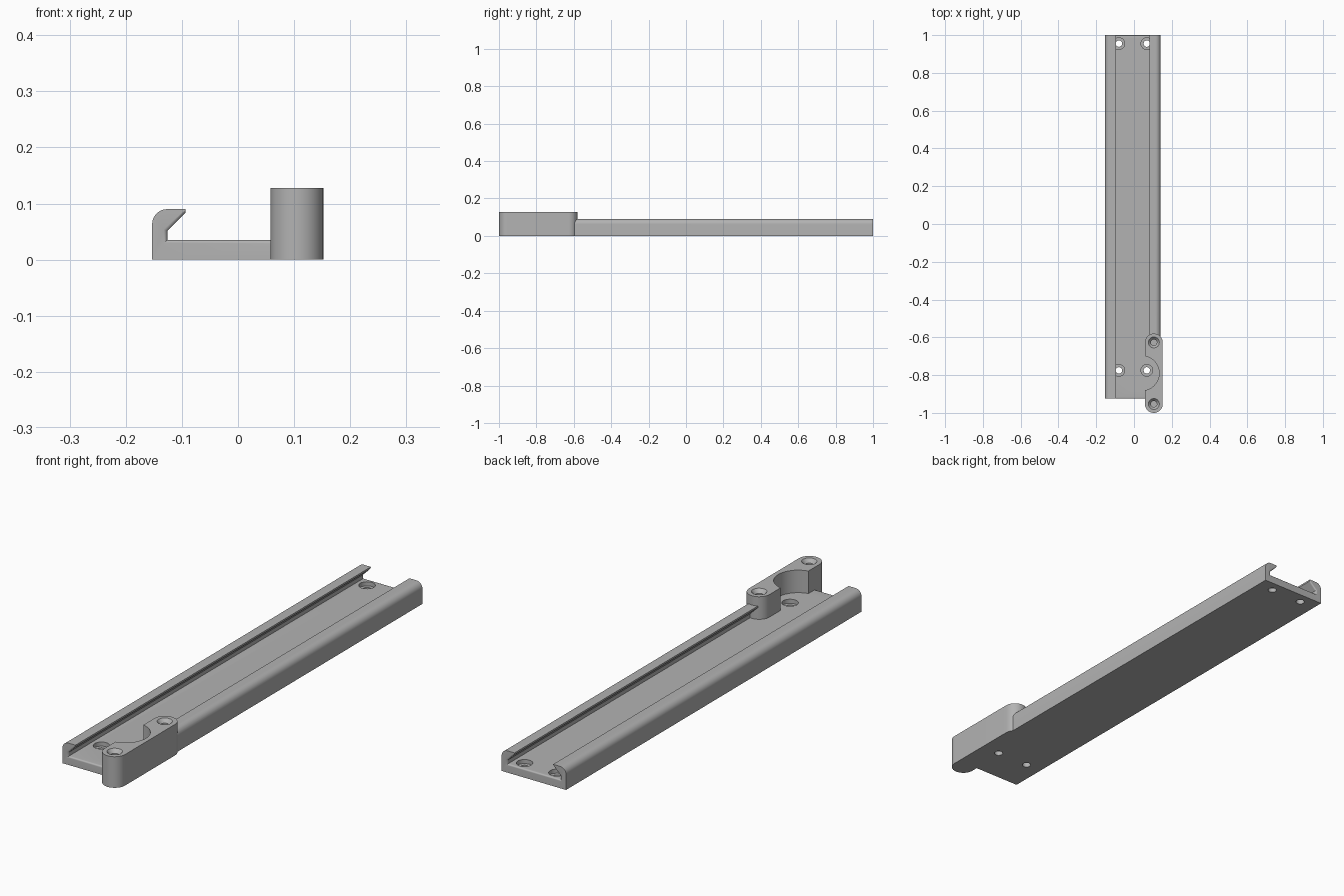
import bpy, bmesh, math

if "Cube" in bpy.data.objects:
    bpy.data.objects.remove(bpy.data.objects["Cube"])

grey = bpy.data.materials.new("light grey")
grey.diffuse_color = (0.45, 0.45, 0.45, 1)
grey.use_nodes = True
grey.node_tree.nodes["Principled BSDF"].inputs["Base Color"].default_value = grey.diffuse_color

FLOOR, XC = 0.035, -0.006        # channel floor height, channel centre line
Y0, Y1, FIL = -0.925, 1.0, 0.0065  # channel ends, entry fillet


def loft(name, rings):
    """Closed solid through a list of equal-length point rings."""
    bm = bmesh.new()
    vs = [[bm.verts.new(p) for p in ring] for ring in rings]
    n = len(vs[0])
    for a, b in zip(vs, vs[1:]):
        for i in range(n):
            j = (i + 1) % n
            bm.faces.new((a[i], a[j], b[j], b[i]))
    bm.faces.new(vs[0][::-1])
    bm.faces.new(vs[-1])
    bmesh.ops.recalc_face_normals(bm, faces=bm.faces)
    me = bpy.data.meshes.new(name)
    bm.to_mesh(me)
    bm.free()
    me.materials.append(grey)
    ob = bpy.data.objects.new(name, me)
    bpy.context.collection.objects.link(ob)
    return ob


def turned(name, x, y, steps, n=40):
    """Solid of revolution about z from (radius, height) steps."""
    return loft(name, [[(x + r * math.cos(2 * math.pi * i / n),
                         y + r * math.sin(2 * math.pi * i / n), z)
                        for i in range(n)] for r, z in steps])


def combine(target, tool, operation):
    mod = target.modifiers.new("combine", 'BOOLEAN')
    mod.object, mod.operation, mod.solver = tool, operation, 'EXACT'
    bpy.context.view_layer.objects.active = target
    bpy.ops.object.modifier_apply(modifier=mod.name)
    bpy.data.objects.remove(tool)


def section(y, d):
    """Channel cross-section, with the inside opened up by d."""
    half = [(0.147, 0)]
    for i in range(11):
        a = math.pi / 2 * i / 10
        half.append((0.12 + 0.027 * math.cos(a), 0.063 + 0.027 * math.sin(a)))
    half += [(0.088, 0.09), (0.088, min(0.083 + 1.414 * d, 0.0885)),
             (0.12 + d, 0.051 + 0.414 * d), (0.12 + d, FLOOR - d)]
    pts = half + [(-x, z) for x, z in reversed(half)]
    return [(XC + x, y, z) for x, z in pts]


# Channel with hooked side lips and rounded entries at both ends
arc = [(FIL * (1 - math.cos(a)), FIL * (1 - math.sin(a)))
       for a in (math.pi / 2 * i / 6 for i in range(7))]
rings = [section(Y0 + s, d) for s, d in arc]
rings += [section(Y1 - s, d) for s, d in reversed(arc)]
rail = loft("slide_rail", rings)

# Raised mounting block with round ends
BX, BY, BR, REACH = 0.105, -0.79, 0.047, 0.163
outline = []
for side in (1, -1):
    for i in range(25):
        a = math.pi * i / 24 + (0 if side == 1 else math.pi)
        outline.append((BX + BR * math.cos(a), BY + side * REACH + BR * math.sin(a)))
block = loft("mounting_block", [[(x, y, z) for x, y in outline] for z in (0, 0.128)])
combine(rail, block, 'UNION')

# Round clearance scooped out of the block down to the channel floor
combine(rail, turned("scoop", 0.041, BY, [(0.092, FLOOR), (0.092, 0.2)], 64), 'DIFFERENCE')

# Counterbored screw holes through the floor
for x in (XC - 0.074, XC + 0.074):
    for y in (-0.775, 0.955):
        hole = turned("screw_hole", x, y,
                      [(0.017, -0.02), (0.017, 0.018), (0.031, 0.018), (0.031, 0.05)])
        combine(rail, hole, 'DIFFERENCE')

# Blind countersunk holes in the block
for side in (1, -1):
    hole = turned("block_hole", BX, BY + side * REACH,
                  [(0.016, 0.04), (0.016, 0.113), (0.029, 0.128), (0.029, 0.15)])
    combine(rail, hole, 'DIFFERENCE')

bpy.ops.object.select_all(action='DESELECT')
rail.select_set(True)
bpy.context.view_layer.objects.active = rail
bpy.ops.object.shade_smooth_by_angle(angle=math.radians(30))
